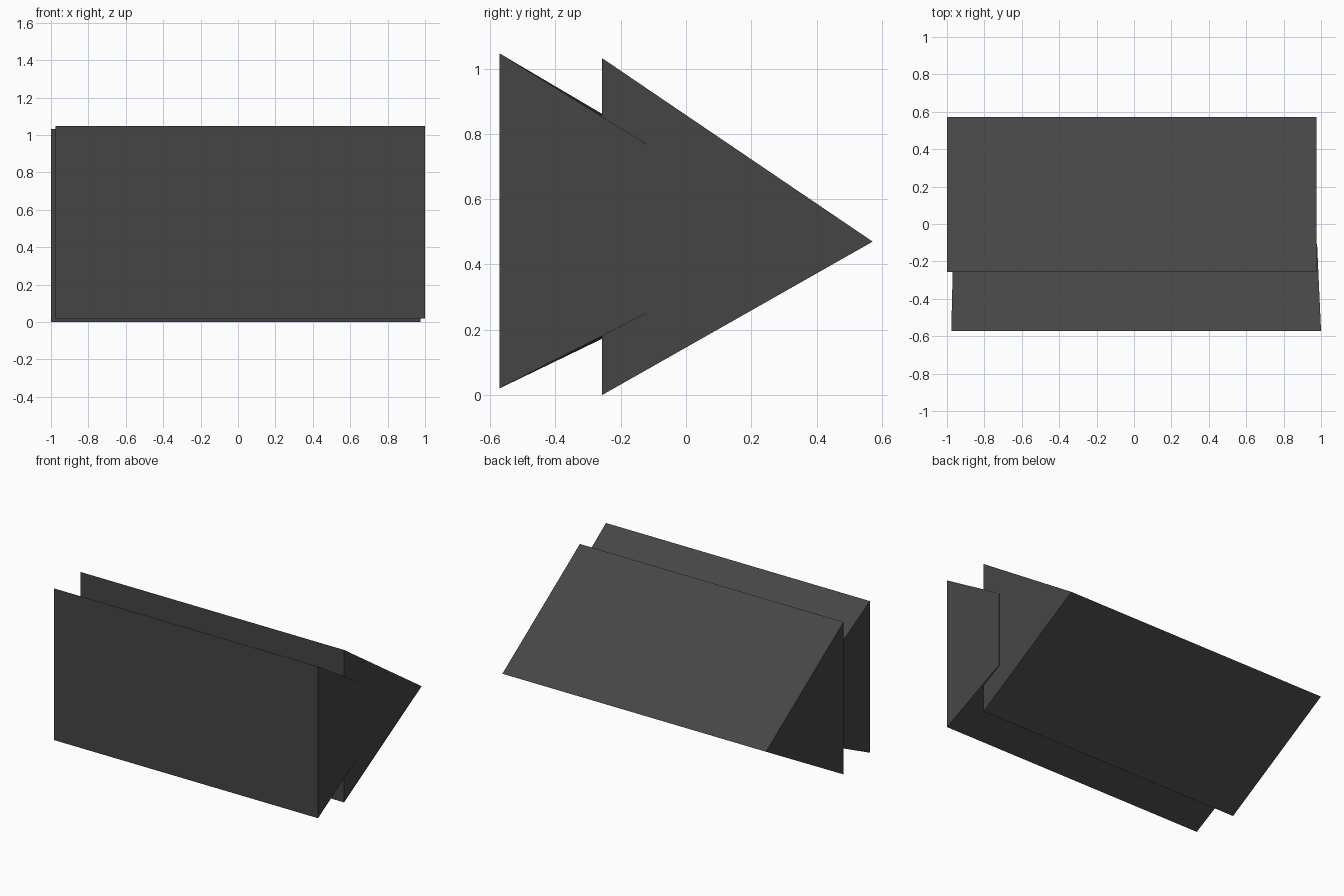
import bpy
import bmesh

cube = bpy.data.objects.get("Cube")
if cube:
    bpy.data.objects.remove(cube, do_unlink=True)

# Single dark grey material
grey = bpy.data.materials.new("dark grey")
grey.use_nodes = True
colour = (0.06, 0.06, 0.06, 1)
grey.diffuse_color = colour
grey.node_tree.nodes["Principled BSDF"].inputs["Base Color"].default_value = colour


def wedge(name, left_end, right_end):
    """Solid spanned between two matching end outlines."""
    bm = bmesh.new()
    a = [bm.verts.new(p) for p in left_end]
    b = [bm.verts.new(p) for p in right_end]
    bm.faces.new(a)
    bm.faces.new(b)
    n = len(a)
    for i in range(n):
        j = (i + 1) % n
        bm.faces.new((a[i], a[j], b[j], b[i]))
    bmesh.ops.recalc_face_normals(bm, faces=bm.faces)
    mesh = bpy.data.meshes.new(name)
    bm.to_mesh(mesh)
    bm.free()
    mesh.materials.append(grey)
    obj = bpy.data.objects.new(name, mesh)
    bpy.context.collection.objects.link(obj)
    return obj


# Rear wedge: straight triangular prism
triangle = [(-0.257, 0.0), (0.572, 0.47), (-0.257, 1.032)]
wedge("rear_wedge",
      [(-1.0, y, z) for y, z in triangle],
      [(0.975, y, z) for y, z in triangle])


# Front wedge: tapered and truncated, its blunt nose sunk into the rear wedge
def blunt_end(x_front, x_nose, low, high):
    return [(x_front, -0.572, 0.02), (x_nose, -0.107, low),
            (x_nose, -0.107, high), (x_front, -0.572, 1.047)]


wedge("front_wedge",
      blunt_end(-0.977, -0.966, 0.245, 0.773),
      blunt_end(1.0, 0.979, 0.258, 0.76))
